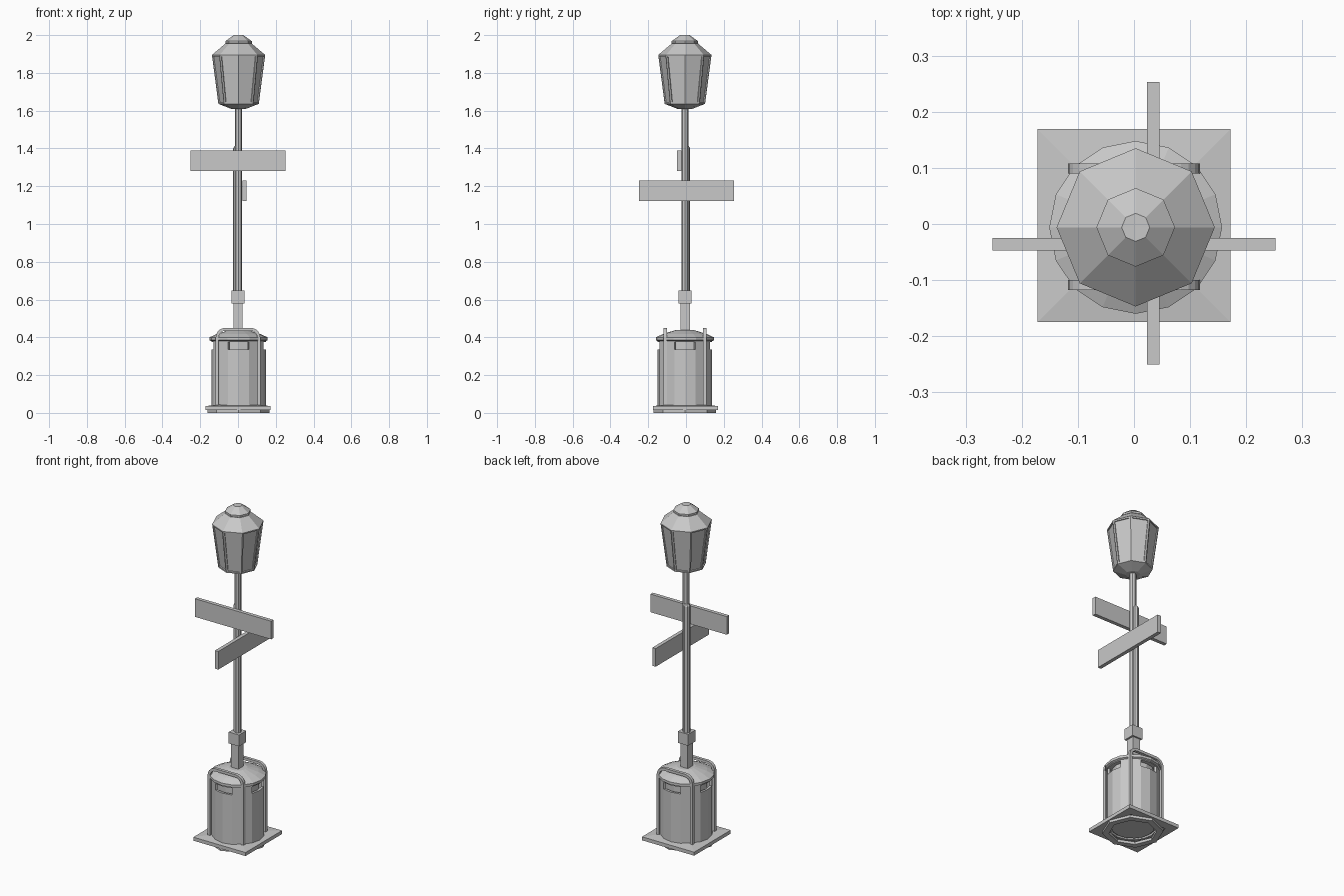
import bpy, bmesh, math
from mathutils import Vector

if "Cube" in bpy.data.objects:
    bpy.data.objects.remove(bpy.data.objects["Cube"])

GREY = (0.58, 0.58, 0.58, 1)
metal = bpy.data.materials.new("plain grey")
metal.use_nodes = True
metal.diffuse_color = GREY
metal.node_tree.nodes["Principled BSDF"].inputs["Base Color"].default_value = GREY

CX, CY = 0.003, -0.006  # axis of the bin and lantern


def finish(name, bm):
    bmesh.ops.recalc_face_normals(bm, faces=bm.faces)
    mesh = bpy.data.meshes.new(name)
    bm.to_mesh(mesh)
    bm.free()
    mesh.materials.append(metal)
    obj = bpy.data.objects.new(name, mesh)
    bpy.context.collection.objects.link(obj)
    return obj


def lathe(sides, profile, x=CX, y=CY, caps=True, phase=0.0):
    """Rings of (radius, height) joined into a faceted solid."""
    bm = bmesh.new()
    rings = []
    for r, z in profile:
        angles = [math.tau * i / sides + phase for i in range(sides)]
        rings.append([bm.verts.new((x + r * math.cos(a), y + r * math.sin(a), z)) for a in angles])
    for low, high in zip(rings, rings[1:]):
        for i in range(sides):
            j = (i + 1) % sides
            bm.faces.new((low[i], low[j], high[j], high[i]))
    if caps:
        bm.faces.new(rings[0][::-1])
        bm.faces.new(rings[-1])
    bm.normal_update()
    return bm


def box(name, low, high):
    bm = bmesh.new()
    bmesh.ops.create_cube(bm, size=1)
    low, high = Vector(low), Vector(high)
    for v in bm.verts:
        v.co = (low + high) / 2 + v.co * (high - low)
    return finish(name, bm)


# Square plinth with a faintly sloped top, on a low octagonal ring
R2 = math.sqrt(2)
finish("plinth", lathe(4, [(0.12 * R2, 0.015), (0.172 * R2, 0.015), (0.172 * R2, 0.036), (0.1 * R2, 0.044)],
                       x=0, y=-0.003, caps=False, phase=math.pi / 4))
ring = finish("plinth_ring", lathe(8, [(0.165, 0), (0.165, 0.016)], caps=False))
mod = ring.modifiers.new("thickness", 'SOLIDIFY')
mod.thickness = 0.035
mod.offset = -1

# Bin shell with a slot on each of its four sides
bm = lathe(16, [(0.144, 0.03), (0.144, 0.335), (0.144, 0.375), (0.144, 0.39)], caps=False)
slots = []
for f in bm.faces:
    c = f.calc_center_median()
    a = math.atan2(c.y - CY, c.x - CX)
    if 0.335 < c.z < 0.375 and abs(math.sin(2 * a)) < 0.5:
        slots.append(f)
bmesh.ops.delete(bm, geom=slots, context='FACES')
shell = finish("bin_shell", bm)
mod = shell.modifiers.new("thickness", 'SOLIDIFY')
mod.thickness = 0.014
mod.offset = -1

finish("bin_liner", lathe(16, [(0.116, 0.03), (0.116, 0.385)]))
finish("bin_lid", lathe(16, [(0.14, 0.378), (0.154, 0.385), (0.154, 0.4), (0.115, 0.418), (0.05, 0.438)]))

# Two flat hoops standing outside the bin, front and back
for name, y in (("front_hoop", -0.109), ("back_hoop", 0.099)):
    bm = bmesh.new()
    outer, inner = [(-0.118, 0.03)], [(-0.102, 0.03)]
    for k in range(6):
        a = math.pi - k * math.pi / 10
        for path, r in ((outer, 0.05), (inner, 0.034)):
            path.append((-0.068 + r * math.cos(a), 0.4 + r * math.sin(a)))
    outer += [(-px, pz) for px, pz in reversed(outer)]
    inner += [(-px, pz) for px, pz in reversed(inner)]
    o = [bm.verts.new((px, y - 0.009, pz)) for px, pz in outer]
    n = [bm.verts.new((px, y - 0.009, pz)) for px, pz in inner]
    for i in range(len(o) - 1):
        bm.faces.new((o[i], o[i + 1], n[i + 1], n[i]))
    out = bmesh.ops.extrude_face_region(bm, geom=bm.faces[:])
    moved = [g for g in out["geom"] if isinstance(g, bmesh.types.BMVert)]
    bmesh.ops.translate(bm, verts=moved, vec=(0, 0.018, 0))
    finish(name, bm)

# Square foot, collar and the paired poles
box("pole_foot", (-0.025, -0.03, 0.42), (0.023, 0.02, 0.59))
box("pole_collar", (-0.034, -0.039, 0.58), (0.034, 0.029, 0.648))
finish("lamp_pole", lathe(8, [(0.019, 0.64), (0.019, 1.63)]))
finish("sign_pole", lathe(8, [(0.02, 0.64), (0.02, 1.4), (0.013, 1.412)], x=-0.006, y=0.002))

# Crossed direction boards
box("upper_board", (-0.252, -0.047, 1.28), (0.252, -0.025, 1.388))
box("lower_board", (0.023, -0.25, 1.122), (0.045, 0.253, 1.23))

# Tapered eight-sided lantern with recessed panes
bm = lathe(8, [(0.04, 1.61), (0.107, 1.636), (0.141, 1.895), (0.07, 1.955)])
panes = [f for f in bm.faces if 1.7 < f.calc_center_median().z < 1.85]
bmesh.ops.inset_individual(bm, faces=panes, thickness=0.012)
bmesh.ops.inset_individual(bm, faces=panes, thickness=0.001, depth=-0.006)
finish("lantern", bm)
finish("lantern_cap", lathe(8, [(0.058, 1.95), (0.07, 1.957), (0.07, 1.968), (0.025, 2.0)]))
